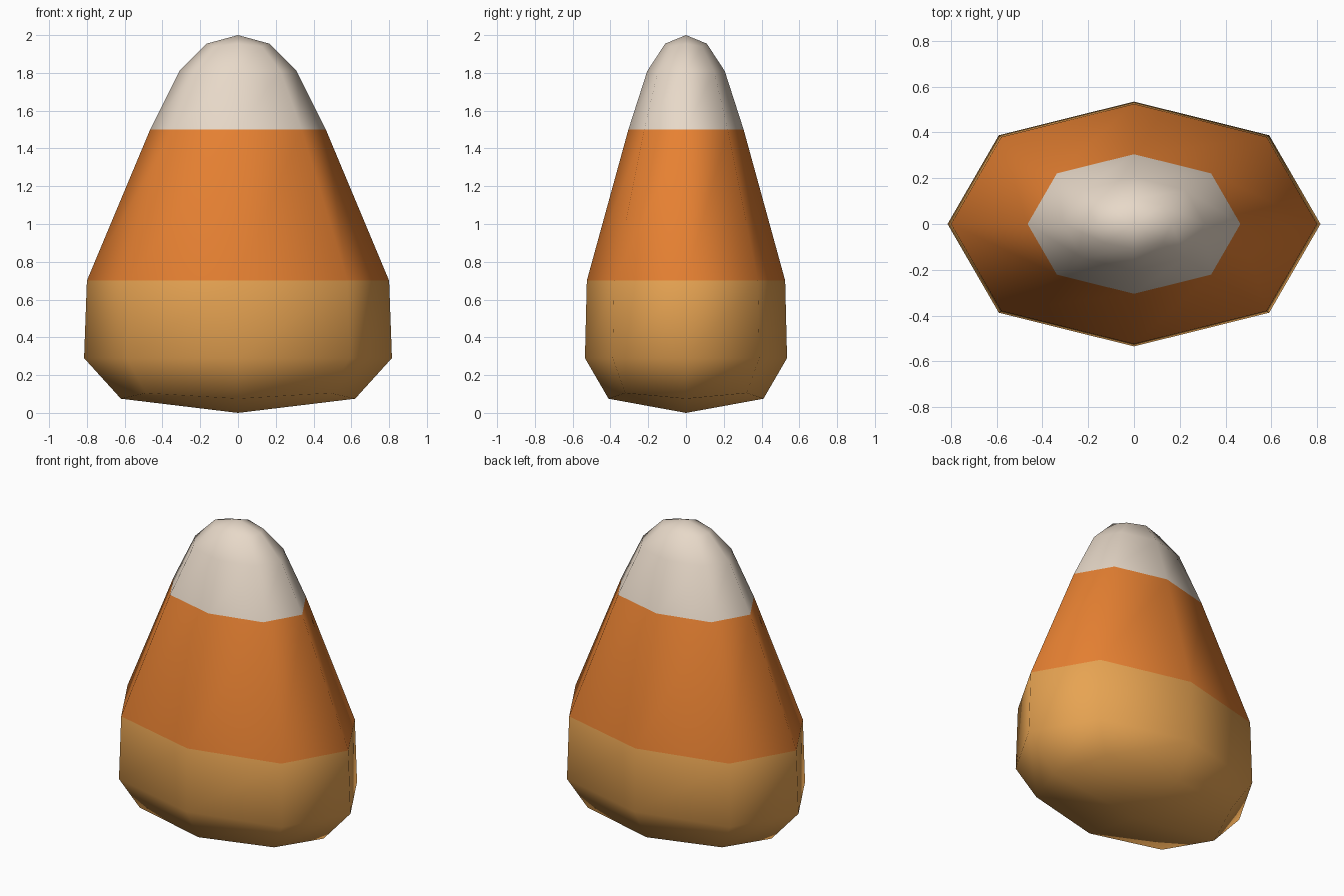
import bpy, bmesh

if "Cube" in bpy.data.objects:
    bpy.data.objects.remove(bpy.data.objects["Cube"])

# Rings from bottom to top: x radius, y radius, z, corner factor, corner z shift
RINGS = [
    (0.62, 0.41, 0.075, 0.785, 0.03),
    (0.815, 0.535, 0.29, 0.725, 0.0),
    (0.80, 0.525, 0.70, 0.725, 0.0),
    (0.465, 0.305, 1.50, 0.725, 0.0),
    (0.31, 0.205, 1.81, 0.725, 0.0),
    (0.165, 0.11, 1.955, 0.76, -0.015),
]
DIRS = [(1, 0), (1, 1), (0, 1), (-1, 1), (-1, 0), (-1, -1), (0, -1), (1, -1)]


def material(name, color):
    m = bpy.data.materials.new(name)
    m.diffuse_color = (*color, 1)
    m.use_nodes = True
    m.node_tree.nodes["Principled BSDF"].inputs["Base Color"].default_value = m.diffuse_color
    return m


bm = bmesh.new()

# Eight-sided rings, alternating side midpoints and corners
rings = []
for rx, ry, z, k, dz in RINGS:
    ring = []
    for i, (dx, dy) in enumerate(DIRS):
        f, s = (k, dz) if i % 2 else (1, 0)
        ring.append(bm.verts.new((dx * rx * f, dy * ry * f, z + s)))
    rings.append(ring)

# Side walls
for a, b in zip(rings, rings[1:]):
    for i in range(8):
        j = (i + 1) % 8
        bm.faces.new((a[i], a[j], b[j], b[i]))

# Bottom and top caps, four quads meeting at a centre point
for ring, z in ((rings[0], 0.0), (rings[-1], 2.0)):
    centre = bm.verts.new((0, 0, z))
    for i in range(0, 8, 2):
        bm.faces.new((centre, ring[i], ring[i + 1], ring[(i + 2) % 8]))
bmesh.ops.recalc_face_normals(bm, faces=bm.faces)

# Colour bands by height
for f in bm.faces:
    z = f.calc_center_median().z
    f.material_index = 0 if z < 0.7 else 1 if z < 1.5 else 2
    f.smooth = True

mesh = bpy.data.meshes.new("candy_body")
bm.to_mesh(mesh)
bm.free()
for m in (material("yellow tan base", (0.80, 0.37, 0.085)),
          material("orange middle", (0.80, 0.22, 0.032)),
          material("cream tip", (0.80, 0.69, 0.58))):
    mesh.materials.append(m)
bpy.context.collection.objects.link(bpy.data.objects.new("candy_body", mesh))
